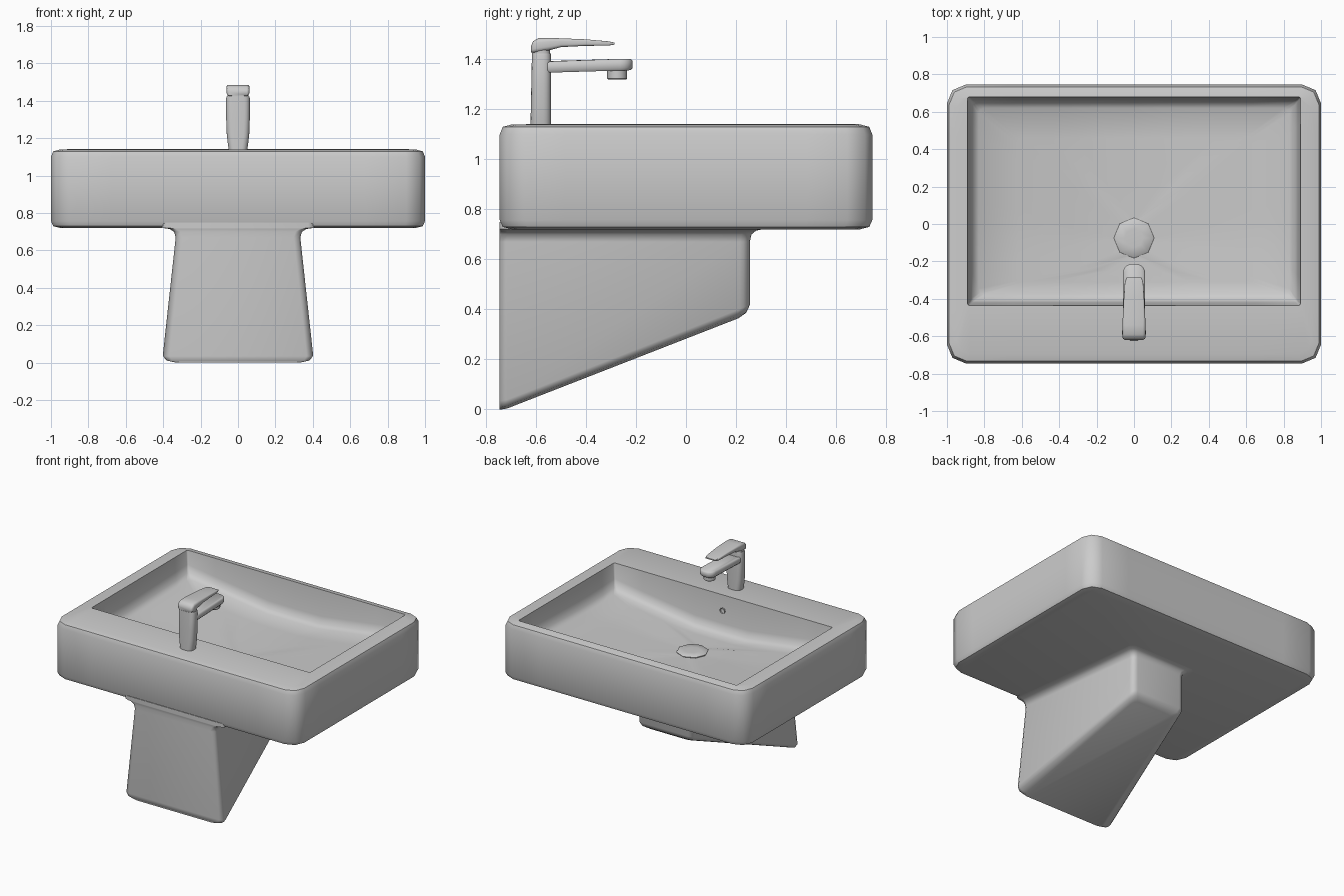
import bpy, bmesh, math

if "Cube" in bpy.data.objects:
    bpy.data.objects.remove(bpy.data.objects["Cube"])


def ring(x0, x1, y0, y1, r, z, seg=2, mid=0):
    """Rounded rectangle as 3D points; z is a number or a function of x, y."""
    corners = [(x1 - r, y1 - r, 0), (x0 + r, y1 - r, 90),
               (x0 + r, y0 + r, 180), (x1 - r, y0 + r, 270)]
    arcs = []
    for cx, cy, a in corners:
        arcs.append([(cx + r * math.cos(math.radians(a + 90 * i / seg)),
                      cy + r * math.sin(math.radians(a + 90 * i / seg)))
                     for i in range(seg + 1)])
    pts = []
    for k, arc in enumerate(arcs):
        pts += arc
        (ax, ay), (bx, by) = arc[-1], arcs[(k + 1) % 4][0]
        for j in range(1, mid + 1):
            t = j / (mid + 1)
            pts.append((ax + (bx - ax) * t, ay + (by - ay) * t))
    return [(x, y, z(x, y) if callable(z) else z) for x, y in pts]


def loft(name, rings, angle=50):
    """Skin a stack of equal rings, cap both ends and smooth by angle."""
    bm = bmesh.new()
    loops = [[bm.verts.new(p) for p in r] for r in rings]
    n = len(loops[0])
    for a, b in zip(loops, loops[1:]):
        for i in range(n):
            bm.faces.new((a[i], a[(i + 1) % n], b[(i + 1) % n], b[i]))
    bm.faces.new(loops[0][::-1])
    bm.faces.new(loops[-1])
    bmesh.ops.recalc_face_normals(bm, faces=bm.faces)
    me = bpy.data.meshes.new(name)
    bm.to_mesh(me)
    bm.free()
    ob = bpy.data.objects.new(name, me)
    bpy.context.collection.objects.link(ob)
    bpy.ops.object.select_all(action='DESELECT')
    ob.select_set(True)
    bpy.context.view_layer.objects.active = ob
    bpy.ops.object.shade_smooth_by_angle(angle=math.radians(angle))
    return ob


def disc(name, cx, cy, levels, sides):
    """Turned part: levels are (radius, z)."""
    return loft(name, [[(cx + r * math.cos(2 * math.pi * i / sides),
                         cy + r * math.sin(2 * math.pi * i / sides), z)
                        for i in range(sides)] for r, z in levels], 40)


# Basin: outer shell, rim, inner walls and a trough-like floor rising sideways
DRAIN_Y = -0.075


def floor_z(x, y):
    return 0.86 + 0.03 * abs(y - DRAIN_Y) + 0.09 * max(0, abs(x) - 0.2) / 0.65


def inner(d, z, r=0.01):
    return ring(-0.89 + d, 0.89 - d, -0.435 + d, 0.68 - d, r, z, 2, 7)


outer = [(0.05, 0.72), (0.012, 0.73), (0, 0.757),
         (0, 1.1), (0.012, 1.13), (0.05, 1.14)]
rings = [ring(-1 + d, 1 - d, -0.745 + d, 0.745 - d, 0.1 - d / 2, z, 2, 7)
         for d, z in outer]
rings += [inner(0, 1.142),
          inner(0.014, lambda x, y: floor_z(x, y) + 0.07),
          inner(0.028, lambda x, y: floor_z(x, y) + 0.02, 0.015),
          inner(0.06, floor_z, 0.03),
          ring(-0.62, 0.62, -0.31, 0.46, 0.03, floor_z, 2, 7),
          ring(-0.33, 0.33, -0.25, 0.2, 0.05, floor_z, 2, 7),
          ring(-0.09, 0.09, DRAIN_Y - 0.09, DRAIN_Y + 0.09, 0.08,
               floor_z, 2, 7)]
loft("basin", rings)


# Pedestal: flat wall side, narrowing forward, slanted bottom, flared top
def pedestal_ring(wf, wb, yb, z, r=0.04):
    arc = [(wb - r + r * math.cos(a), yb - r + r * math.sin(a))
           for a in [math.pi / 8 * i for i in range(5)]]
    half = [(wf - 0.035, -0.746), (wf - 0.01, -0.738), (wf, -0.715)] + arc
    pts = half + [(-x, y) for x, y in reversed(half)]
    return [(x, y, z(x, y) if callable(z) else z) for x, y in pts]


def slant(lift):
    return lambda x, y: max(0, 0.39 * (y + 0.725)) + lift


loft("pedestal", [
    pedestal_ring(0.34, 0.175, 0.21, slant(0)),
    pedestal_ring(0.385, 0.208, 0.241, slant(0.01)),
    pedestal_ring(0.402, 0.22, 0.255, slant(0.035)),
    pedestal_ring(0.333, 0.22, 0.255, 0.67),
    pedestal_ring(0.342, 0.228, 0.262, 0.70),
    pedestal_ring(0.365, 0.25, 0.28, 0.715),
    pedestal_ring(0.41, 0.28, 0.31, 0.721),
    pedestal_ring(0.41, 0.28, 0.31, 0.75)])

# Drain plug
disc("drain_plug", 0, DRAIN_Y,
     [(0.1, 0.845), (0.108, 0.868), (0.102, 0.873), (0.05, 0.876)], 8)

# Overflow hole on the wall below the tap
overflow = disc("overflow", 0, 0,
                [(0.022, -0.02), (0.022, 0.006), (0.017, 0.006), (0.015, -0.01)], 8)
overflow.location = (0, -0.425, 1.03)
overflow.rotation_euler = (-math.pi / 2, 0, 0)

# Tap body
body = [(0.048, 1.13), (0.053, 1.16), (0.06, 1.22), (0.063, 1.30),
        (0.063, 1.415), (0.06, 1.424)]
loft("tap_body", [ring(-w, w, -0.622 + (z - 1.13) * 0.02, -0.54, 0.03, z, 4)
                  for w, z in body])


# Tap spout, rising slightly to a thicker rounded end
def plan(d, z):
    return ring(-0.06 + d, 0.06 - d, -0.59 + d, -0.213 - d, 0.05 - d, z, 5)


def under(lift):
    return lambda x, y: 1.347 + 0.03 * (y + 0.54) + lift


def over(lift):
    return lambda x, y: 1.392 + (0.01 if y > -0.3 else 0) + lift


loft("tap_spout", [plan(0.008, under(0)), plan(0, under(0.01)),
                   plan(0, over(-0.008)), plan(0.008, over(0))])
disc("tap_aerator", 0, -0.275, [(0.036, 1.32), (0.04, 1.324), (0.04, 1.37)], 16)

# Tap lever: sections along y as (y, half width, bottom, top)
lever = [(-0.62, 0.05, 1.428, 1.452), (-0.612, 0.06, 1.427, 1.472),
         (-0.59, 0.062, 1.428, 1.485), (-0.54, 0.062, 1.438, 1.486),
         (-0.50, 0.06, 1.449, 1.484), (-0.40, 0.055, 1.454, 1.48),
         (-0.31, 0.049, 1.455, 1.472), (-0.285, 0.04, 1.459, 1.467)]
loft("tap_lever", [[(x, y, v) for x, v, _ in
                    ring(-w, w, lo, hi, (hi - lo) * 0.3, 0, 3)]
                   for y, w, lo, hi in lever])
# Neck between body and lever
loft("tap_neck", [ring(-0.057, 0.057, -0.614, -0.543, 0.028, z, 4)
                  for z in (1.41, 1.445)])
